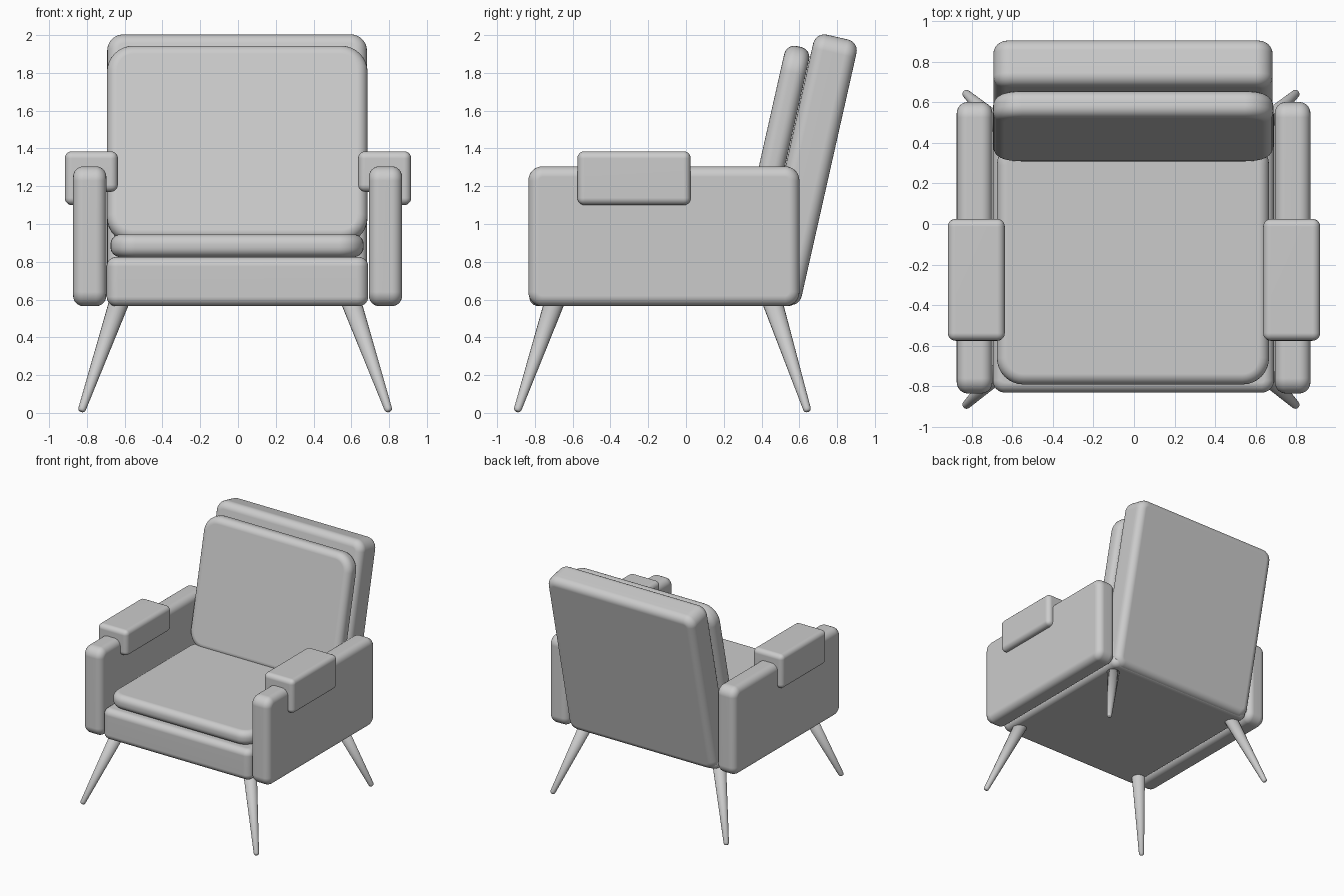
import bpy, bmesh, math
from mathutils import Vector, Matrix

if "Cube" in bpy.data.objects:
    bpy.data.objects.remove(bpy.data.objects["Cube"])


def finish(name, bm, matrix=None):
    bmesh.ops.recalc_face_normals(bm, faces=bm.faces)
    for f in bm.faces:
        f.smooth = True
    me = bpy.data.meshes.new(name)
    bm.to_mesh(me)
    bm.free()
    ob = bpy.data.objects.new(name, me)
    if matrix:
        ob.matrix_world = matrix
    bpy.context.collection.objects.link(ob)
    mod = ob.modifiers.new("weighted_normals", 'WEIGHTED_NORMAL')
    mod.keep_sharp = True
    return ob


def padded_box(name, center, size, axis, corner, edge, tilt=0.0):
    """Box with rounded corners seen along `axis`, then rolled edges."""
    bm = bmesh.new()
    bmesh.ops.create_cube(bm, size=1)
    bmesh.ops.scale(bm, vec=size, verts=bm.verts)
    a = Vector((axis == 'X', axis == 'Y', axis == 'Z'))
    sides = [e for e in bm.edges
             if abs((e.verts[1].co - e.verts[0].co).normalized().dot(a)) > 0.9]
    bmesh.ops.bevel(bm, geom=sides, offset=corner, segments=8, profile=0.5,
                    affect='EDGES')
    bm.normal_update()
    rims = [e for e in bm.edges
            if sum(abs(f.normal.dot(a)) > 0.9 for f in e.link_faces) == 1]
    bmesh.ops.bevel(bm, geom=rims, offset=edge, segments=6, profile=0.5,
                    affect='EDGES')
    m = Matrix.Translation(center) @ Matrix.Rotation(tilt, 4, 'X')
    return finish(name, bm, m)


def arm_pad(name, side):
    """Saddle pad over the arm: outer flap hangs lower than inner one."""
    profile = [(.636, 1.17), (.78, 1.17), (.78, 1.10),
               (.917, 1.10), (.917, 1.385), (.636, 1.385)]
    bm = bmesh.new()
    face = bm.faces.new([bm.verts.new((side * x, -.575, z)) for x, z in profile])
    ext = bmesh.ops.extrude_face_region(bm, geom=[face], use_keep_orig=True)
    bmesh.ops.translate(bm, vec=(0, .60, 0),
                        verts=[v for v in ext["geom"] if isinstance(v, bmesh.types.BMVert)])
    bmesh.ops.recalc_face_normals(bm, faces=bm.faces)
    bmesh.ops.bevel(bm, geom=bm.edges[:], offset=.038, segments=5, profile=0.5,
                    affect='EDGES')
    finish(name, bm)


def leg(name, foot, top):
    """Tapered round leg with a softened foot."""
    foot, top = Vector(foot), Vector(top)
    d = top - foot
    L = d.length
    rings = [(.009, 0), (.016, .004), (.020, .013), (.021, .024), (.055, L)]
    n = 24
    bm = bmesh.new()
    loops = [[bm.verts.new((r * math.cos(2 * math.pi * i / n),
                            r * math.sin(2 * math.pi * i / n), h))
              for i in range(n)] for r, h in rings]
    for lo, hi in zip(loops, loops[1:]):
        for i in range(n):
            j = (i + 1) % n
            bm.faces.new((lo[i], lo[j], hi[j], hi[i]))
    bm.faces.new(loops[0][::-1])
    bm.faces.new(loops[-1])
    m = Matrix.Translation(foot) @ d.to_track_quat('Z', 'Y').to_matrix().to_4x4()
    finish(name, bm, m)


TILT = math.radians(-12.7)

# Seat base and loose seat cushion
padded_box("seat_base", (-.003, -.12, .695), (1.385, 1.42, .26), 'Z', .06, .05)
padded_box("seat_cushion", (-.005, -.185, .885), (1.34, 1.21, .12), 'Z', .13, .052)

# Reclined backrest and its cushion
padded_box("backrest", (-.005, .643, 1.287), (1.375, .235, 1.44), 'Y', .085, .06, TILT)
padded_box("back_cushion", (-.004, .481, 1.42), (1.38, .135, 1.065), 'Y', .14, .055, TILT)

# Arms, arm pads and splayed legs
for side, label in ((-1, "left"), (1, "right")):
    padded_box(label + "_arm", (side * .783 - .002, -.117, .935),
               (.176, 1.435, .74), 'X', .075, .055)
    arm_pad(label + "_arm_pad", side)
    for end, fy, ty in (("front", -.895, -.685), ("back", .645, .447)):
        leg(f"{label}_{end}_leg", (side * .815 - .015, fy, .007),
            (side * .603 - .015, ty, .62))
